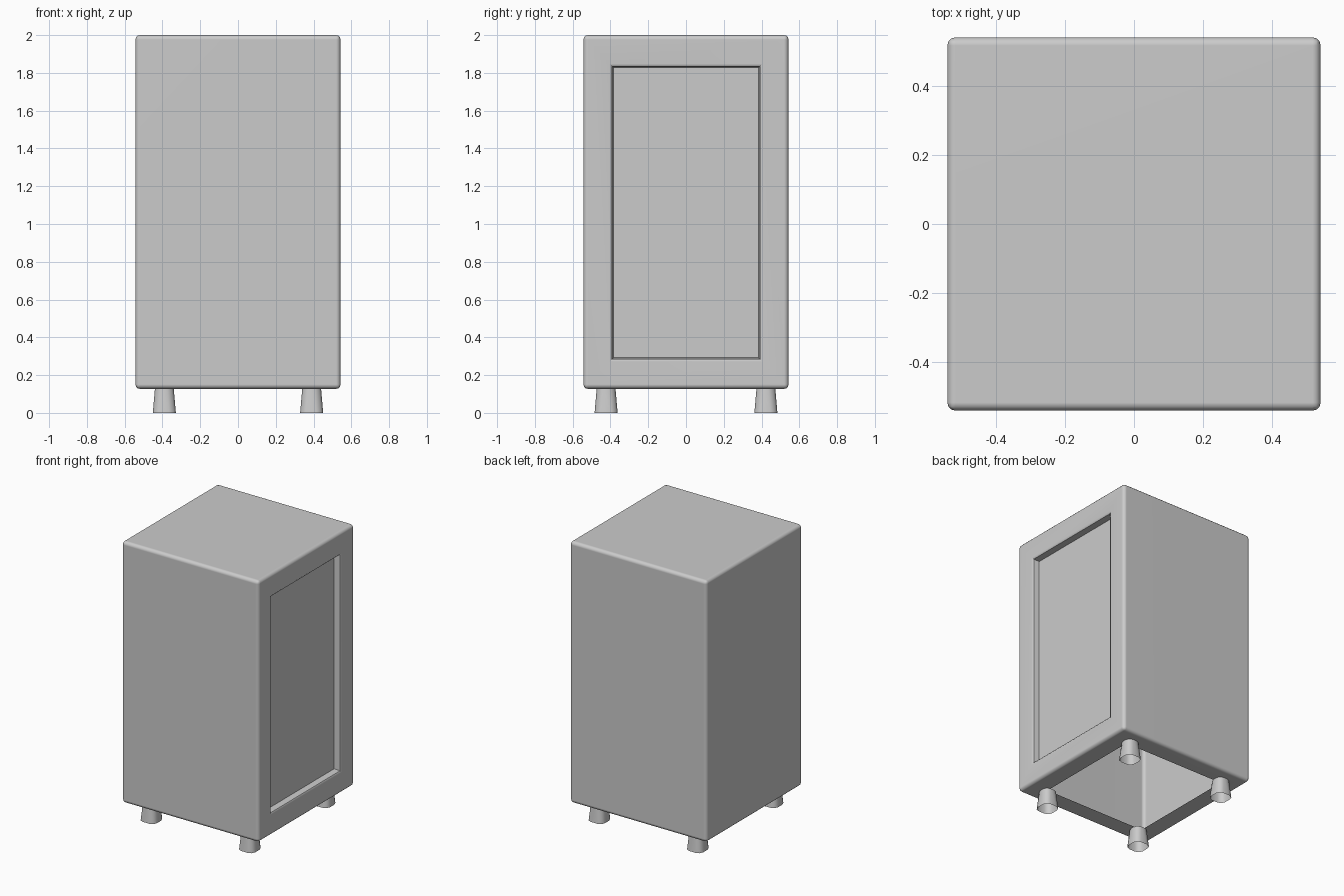
import bpy, bmesh, math
from mathutils import Matrix

if "Cube" in bpy.data.objects:
    bpy.data.objects.remove(bpy.data.objects["Cube"])

HALF, Z0, Z1 = 0.543, 0.127, 2.0


def finish(bm, name, angle):
    bmesh.ops.recalc_face_normals(bm, faces=bm.faces)
    mesh = bpy.data.meshes.new(name)
    bm.to_mesh(mesh)
    bm.free()
    obj = bpy.data.objects.new(name, mesh)
    bpy.context.collection.objects.link(obj)
    bpy.ops.object.select_all(action='DESELECT')
    obj.select_set(True)
    bpy.context.view_layer.objects.active = obj
    bpy.ops.object.shade_smooth_by_angle(angle=math.radians(angle))
    # keep the large faces flat while the rounded edges stay smooth
    weighted = obj.modifiers.new("weighted_normals", 'WEIGHTED_NORMAL')
    weighted.keep_sharp = True
    return obj


def main_face(bm, axis, sign):
    """Largest face looking along the given axis."""
    bm.normal_update()
    return max((f for f in bm.faces if sign * f.normal[axis] > 0.99), key=lambda f: f.calc_area())


# Cabinet shell with softly rounded edges
bm = bmesh.new()
bmesh.ops.create_cube(bm, size=1, matrix=Matrix.Translation((0, 0, (Z0 + Z1) / 2))
                      @ Matrix.Diagonal((2 * HALF, 2 * HALF, Z1 - Z0, 1)))
bmesh.ops.bevel(bm, geom=bm.edges[:], offset=0.024, segments=3, profile=0.5, affect='EDGES')

# Recessed panel with a rounded lip on the right: inset and depth of each loop
panel = main_face(bm, 0, 1)
for inset, depth in ((0, 0), (0.013, 0.009), (0.02, 0.05)):
    bmesh.ops.inset_region(bm, faces=[panel], thickness=0.02)
    for v in panel.verts:
        v.co = (HALF - depth, math.copysign(0.405 - inset, v.co.y),
                0.272 + inset if v.co.z < 1 else 1.848 - inset)

# Open underside with a flat rim
base = main_face(bm, 2, -1)
bmesh.ops.inset_region(bm, faces=[base], thickness=0.1)
for v in base.verts:
    v.co.x = math.copysign(0.405, v.co.x)
    v.co.y = math.copysign(0.405, v.co.y)
bmesh.ops.delete(bm, geom=[base], context='FACES_ONLY')
finish(bm, "cabinet_body", 42)

# Four hollow, flared square feet with rounded corners
for y, row in ((-0.423, "front"), (0.423, "back")):
    for x, side in ((-0.39, "left"), (0.39, "right")):
        bm = bmesh.new()
        bmesh.ops.create_cone(bm, cap_ends=False, segments=4, radius1=0.061 * math.sqrt(2),
                              radius2=0.05 * math.sqrt(2), depth=Z0,
                              matrix=Matrix.Translation((x, y, Z0 / 2))
                              @ Matrix.Rotation(math.pi / 4, 4, 'Z'))
        corners = [e for e in bm.edges if not e.is_boundary]
        bmesh.ops.bevel(bm, geom=corners, offset=0.036, segments=2, profile=0.5, affect='EDGES')
        finish(bm, f"{row}_{side}_foot", 60)
